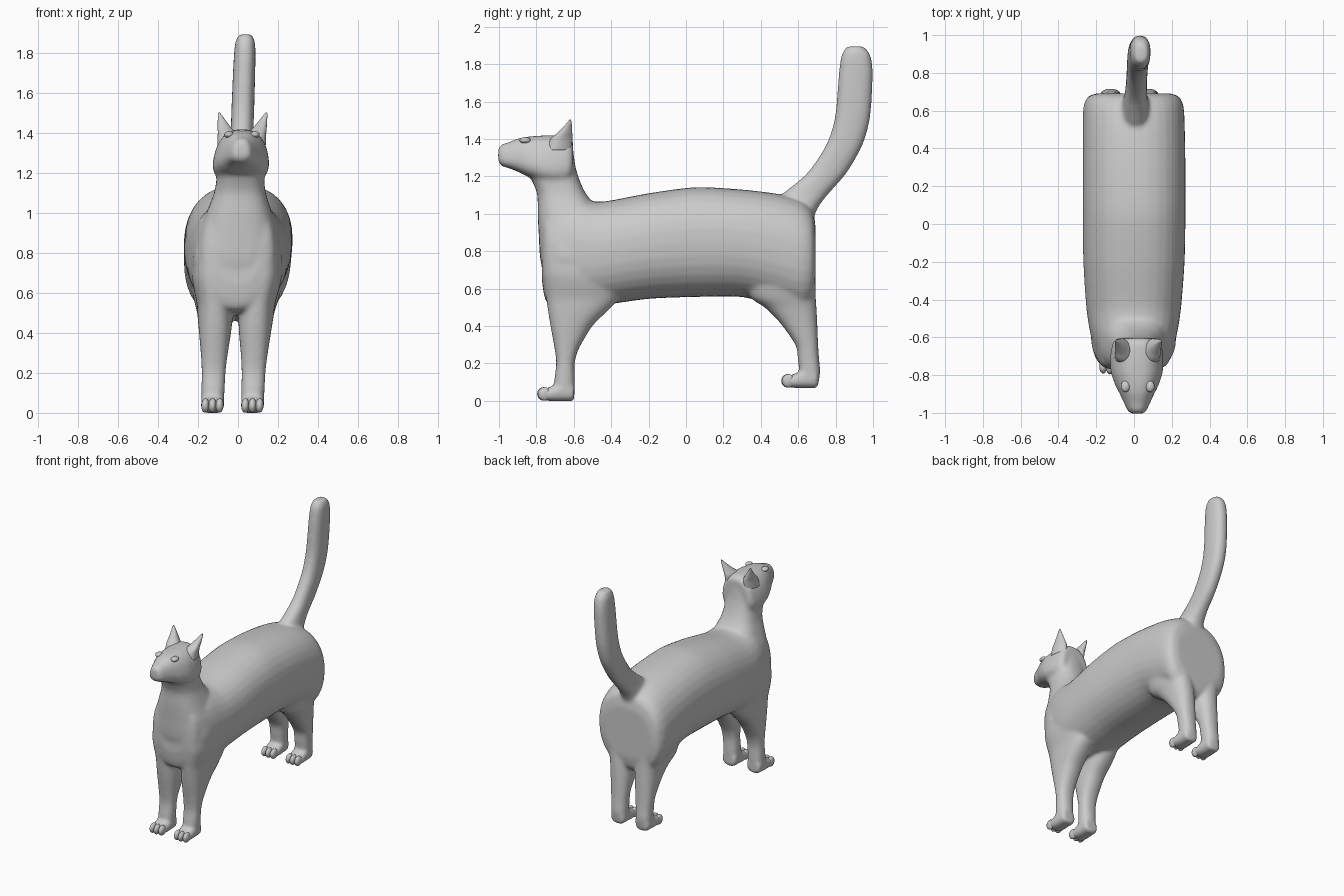
import bpy, bmesh, math
from mathutils import Vector, Matrix

cube = bpy.data.objects.get("Cube")
if cube:
    bpy.data.objects.remove(cube, do_unlink=True)

grey = bpy.data.materials.new("plain grey")
grey.use_nodes = True
grey.diffuse_color = (0.6, 0.6, 0.6, 1)
grey.node_tree.nodes["Principled BSDF"].inputs["Base Color"].default_value = (0.6, 0.6, 0.6, 1)

SEGMENTS, STEPS = 32, 5


def resample(stations):
    """Smooth curve through the key sections."""
    out = []
    last = len(stations) - 1
    for i in range(last):
        a, b, c, d = (Vector(stations[min(max(k, 0), last)]) for k in range(i - 1, i + 3))
        for s in range(STEPS):
            t = s / STEPS
            m0, m1 = (c - a) * 0.4, (d - b) * 0.4
            out.append(b * (2*t**3 - 3*t**2 + 1) + m0 * (t**3 - 2*t**2 + t)
                       + c * (3*t**2 - 2*t**3) + m1 * (t**3 - t**2))
    return out + [Vector(stations[-1])]


def loft(bm, axis, stations, power=2.2, taper=0.0, side=1, offset=(0, 0, 0)):
    """Sections are (position, low, high, half width, centre x) along y or z."""
    rings = []
    stations = [tuple(s) + (0,) * (5 - len(s)) for s in stations]
    for pos, low, high, half, cx in resample(stations):
        ring = []
        for k in range(SEGMENTS):
            a = 2 * math.pi * k / SEGMENTS
            u, v = (math.copysign(abs(f) ** (2 / power), f) for f in (math.cos(a), math.sin(a)))
            x = side * (cx + half * u * (1 - taper * v))
            w = (low + high) / 2 + (high - low) / 2 * v
            p = (x, pos, w) if axis == "y" else (x, w, pos)
            ring.append(bm.verts.new(Vector(p) + Vector(offset)))
        rings.append(ring)
    for r, q in zip(rings, rings[1:]):
        for k in range(SEGMENTS):
            n = (k + 1) % SEGMENTS
            bm.faces.new((r[k], r[n], q[n], q[k]))
    bm.faces.new(rings[0])
    bm.faces.new(rings[-1])


def ellipsoid(bm, centre, radii):
    m = Matrix.Translation(centre) @ Matrix.Diagonal((*radii, 1))
    bmesh.ops.create_uvsphere(bm, u_segments=20, v_segments=12, radius=1, matrix=m)


def finish(bm, name):
    bmesh.ops.recalc_face_normals(bm, faces=bm.faces)
    for v in bm.verts:  # slight sideways lean of the whole figure
        v.co.x += 0.035 * (v.co.z - 0.83)
    for f in bm.faces:
        f.smooth = True
    mesh = bpy.data.meshes.new(name)
    bm.to_mesh(mesh)
    bm.free()
    mesh.materials.append(grey)
    obj = bpy.data.objects.new(name, mesh)
    bpy.context.collection.objects.link(obj)
    return obj


# Trunk
body = bmesh.new()
loft(body, "y", [(-.77, .64, .96, .12), (-.74, .52, 1.05, .18), (-.6, .49, 1.08, .225),
                 (-.45, .51, 1.065, .25), (-.2, .545, 1.11, .268), (.05, .555, 1.142, .272),
                 (.3, .555, 1.13, .272), (.5, .5, 1.105, .27), (.62, .46, 1.07, .265),
                 (.675, .5, 1.02, .24), (.692, .58, .94, .19)], 2.3)

# Chest and neck
loft(body, "z", [(.58, -.735, -.4, .16), (.75, -.778, -.4, .225), (.9, -.788, -.4, .2),
                 (1, -.793, -.45, .165), (1.1, -.795, -.53, .13), (1.17, -.82, -.565, .12),
                 (1.25, -.86, -.59, .122), (1.34, -.86, -.603, .11)], 2.6)

# Head and muzzle
loft(body, "y", [(-1.004, 1.28, 1.35, .035), (-.985, 1.255, 1.372, .05), (-.95, 1.245, 1.382, .066),
                 (-.9, 1.225, 1.402, .088), (-.85, 1.2, 1.412, .112), (-.78, 1.17, 1.418, .133),
                 (-.7, 1.15, 1.42, .135), (-.63, 1.16, 1.415, .122), (-.604, 1.2, 1.39, .1)], 2.6, .2)

# Tail
loft(body, "z", [(.95, .42, .67, .1), (1.04, .44, .71, .08), (1.11, .52, .765, .062),
                 (1.22, .65, .86, .055), (1.37, .75, .945, .056), (1.52, .797, .985, .057),
                 (1.75, .817, .999, .055), (1.85, .832, .985, .05), (1.895, .86, .95, .033)], 2.4)

# Legs and feet
FORE_LEG = [(.04, -.7, -.598, .055, .1), (.1, -.705, -.594, .058, .1), (.2, -.694, -.595, .06, .1),
            (.28, -.703, -.572, .066, .1), (.4, -.725, -.5, .08, .1), (.48, -.738, -.42, .088, .102),
            (.55, -.748, -.36, .092, .105), (.68, -.765, -.33, .11, .115), (.85, -.77, -.4, .1, .11)]
HIND_LEG = [(.11, .61, .712, .055, .1), (.16, .605, .718, .058, .1), (.22, .598, .712, .06, .1),
            (.3, .585, .707, .066, .1), (.42, .5, .702, .08, .1), (.5, .42, .698, .09, .103),
            (.56, .34, .694, .1, .11), (.7, .33, .69, .115, .125), (.85, .4, .68, .11, .125)]
FOOT = [(-.772, .012, .05, .045, .1), (-.75, .002, .066, .056, .1), (-.7, -.002, .085, .058, .1),
        (-.65, -.002, .11, .057, .1), (-.61, -.002, .1, .055, .1), (-.597, .012, .08, .045, .1)]
HIND_OFFSET = (0, 1.305, .07)
for side in (-1, 1):
    loft(body, "z", FORE_LEG, 2.4, side=side)
    loft(body, "z", HIND_LEG, 2.4, side=side)
    loft(body, "y", FOOT, 2.8, side=side)
    loft(body, "y", FOOT, 2.8, side=side, offset=HIND_OFFSET)

body_obj = finish(body, "body")
remesh = body_obj.modifiers.new("fuse parts", "REMESH")
remesh.mode = "VOXEL"
remesh.voxel_size = 0.01
remesh.use_smooth_shade = True
soften = body_obj.modifiers.new("soften joins", "SMOOTH")
soften.factor = 0.5
soften.iterations = 14

# Ears, eyes and toes
for side, label in ((1, "left"), (-1, "right")):
    ear = bmesh.new()
    loft(ear, "z", [(1.34, -.75, -.612, .045, .075), (1.4, -.725, -.607, .042, .078),
                    (1.43, -.69, -.608, .032, .09), (1.465, -.655, -.61, .019, .104),
                    (1.49, -.633, -.612, .01, .114), (1.503, -.623, -.615, .004, .118)], 2, .25, side)
    finish(ear, label + "_ear")

    eye = bmesh.new()
    ellipsoid(eye, (side * .065, -.86, 1.393), (.024, .03, .017))
    finish(eye, label + "_eye")

    for pair, (dx, dy, dz) in (("front", (0, 0, 0)), ("hind", HIND_OFFSET)):
        toes = bmesh.new()
        for spread in (-1, 0, 1):
            ellipsoid(toes, (side * .1 + spread * .036, -.757 + dy - .004 * (spread == 0), .037 + dz),
                      (.02, .035, .036))
        finish(toes, f"{label}_{pair}_toes")
